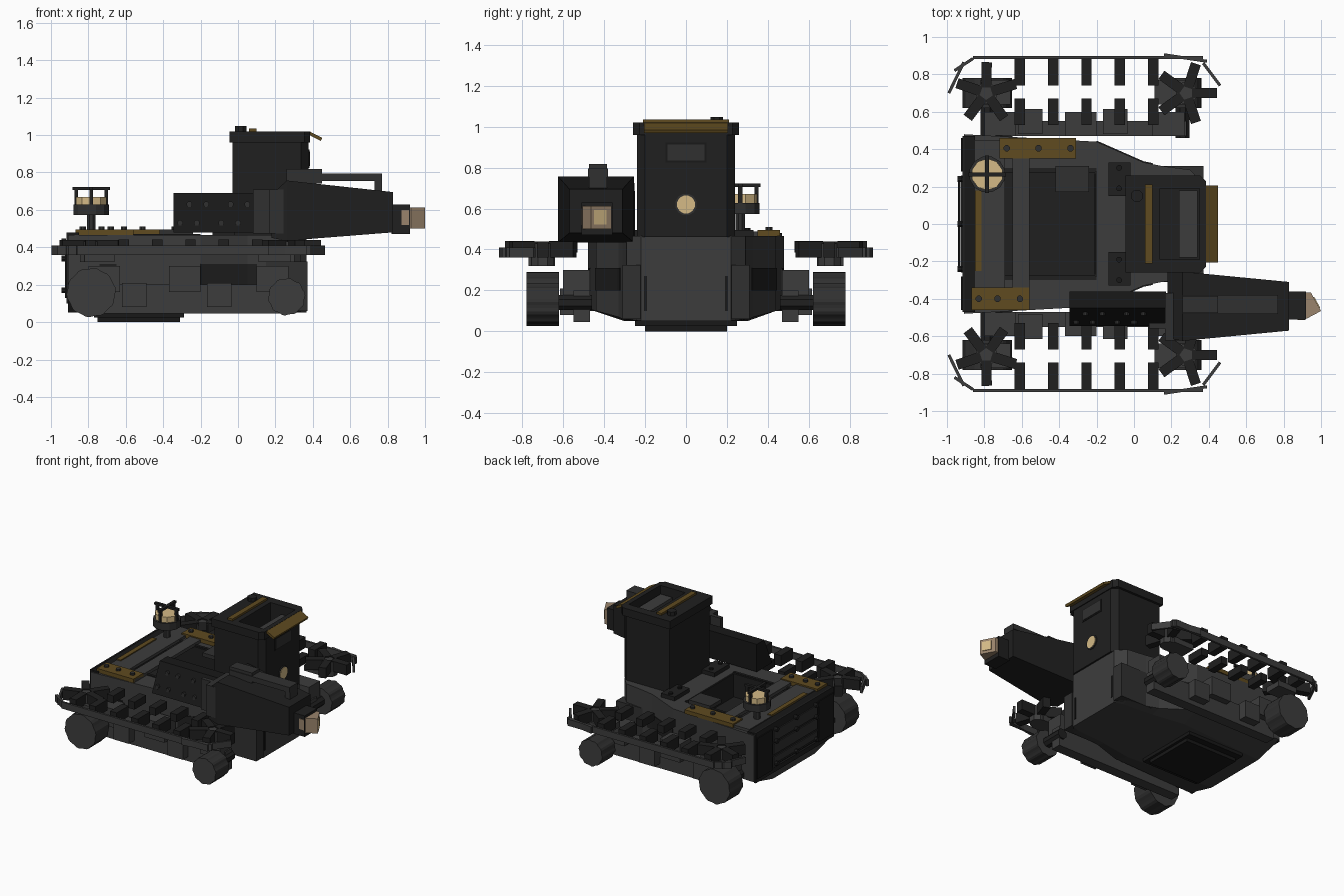
import bpy, bmesh, math
from mathutils import Vector

cube = bpy.data.objects.get("Cube")
if cube:
    bpy.data.objects.remove(cube, do_unlink=True)


def material(name, r, g, b):
    m = bpy.data.materials.new(name)
    m.use_nodes = True
    m.diffuse_color = (r, g, b, 1)
    m.node_tree.nodes["Principled BSDF"].inputs["Base Color"].default_value = (r, g, b, 1)
    return m


GRAY = material("steel gray", .046, .046, .046)
WORN = material("worn iron", .03, .03, .03)
DARK = material("dark iron", .014, .014, .014)
BLACK = material("soot black", .009, .009, .009)
BROWN = material("aged brass", .115, .07, .014)
TAN = material("lamp glow", .66, .49, .24)
TIP = material("dull lens", .32, .23, .15)


def loft(name, rings, mat):
    """Join equal-length rings of points into a closed solid."""
    bm = bmesh.new()
    loops = [[bm.verts.new(p) for p in ring] for ring in rings]
    n = len(loops[0])
    for a, b in zip(loops, loops[1:]):
        for i in range(n):
            j = (i + 1) % n
            bm.faces.new((a[i], a[j], b[j], b[i]))
    bm.faces.new(loops[0])
    bm.faces.new(loops[-1])
    bmesh.ops.recalc_face_normals(bm, faces=bm.faces)
    me = bpy.data.meshes.new(name)
    bm.to_mesh(me)
    bm.free()
    me.materials.append(mat)
    ob = bpy.data.objects.new(name, me)
    bpy.context.collection.objects.link(ob)
    return ob


def prism(name, plan, z0, z1, mat):
    return loft(name, [[(x, y, z) for x, y in plan] for z in (z0, z1)], mat)


def box(name, x, y, z, mat):
    x, y = sorted(x), sorted(y)
    return prism(name, [(x[0], y[0]), (x[1], y[0]), (x[1], y[1]), (x[0], y[1])], *z, mat)


def bar(name, a, b, width, z, mat):
    """Flat bar between two plan points."""
    a, b = Vector(a), Vector(b)
    d = (b - a).normalized() * width / 2
    n = Vector((-d.y, d.x))
    return prism(name, [a + n, a - n, b - n, b + n], *z, mat)


def cylinder(name, centre, r, length, axis, mat, sides=16, ridge=0):
    rings = []
    for h in (-length / 2, length / 2):
        ring = []
        for i in range(sides):
            t = math.tau * (i + .5) / sides
            q = r - ridge * (i // 2 % 2)
            c, s = q * math.cos(t), q * math.sin(t)
            off = {"x": (h, c, s), "y": (c, h, s), "z": (c, s, h)}[axis]
            ring.append(Vector(centre) + Vector(off))
        rings.append(ring)
    return loft(name, rings, mat)


def cut(ob, x, y, z):
    cutter = box("cutter", x, y, z, DARK)
    mod = ob.modifiers.new("opening", "BOOLEAN")
    mod.operation, mod.solver, mod.object = "DIFFERENCE", "EXACT", cutter
    bpy.context.view_layer.objects.active = ob
    bpy.ops.object.modifier_apply(modifier=mod.name)
    bpy.data.objects.remove(cutter, do_unlink=True)


# Hull: stations of (x, bottom half width, side half width, side bottom height)
stations = [(-.91, .25, .48, .11), (-.2, .3, .44, .1), (.05, .26, .33, .07),
            (.15, .25, .31, .06), (.3, .24, .29, .06), (.365, .22, .22, .052)]
hull = loft("hull", [[(x, -b, .05), (x, b, .05), (x, w, zs), (x, w, .465),
                      (x, -w, .465), (x, -w, zs)] for x, b, w, zs in stations], GRAY)
cut(hull, (-.81, -.2), (-.28, .28), (.28, .6))
box("bay_floor", (-.805, -.205), (-.275, .275), (.28, .288), DARK)
for s in (1, -1):
    box("bay_side_lining", (-.805, -.205), (s * .28, s * .272), (.285, .464), DARK)
    box("bay_rim", (-.81, -.2), (s * .28, s * .3), (.46, .472), DARK)
    box("nose_shelf", (.1, .372), (s * .222, s * .31), (.06, .325), WORN)
    box("nose_slot", (.36, .369), (s * .19, s * .205), (.1, .27), BLACK)
    for a, b in [((-.74, .472), (-.65, .467)), ((-.2, .441), (.05, .331)), ((.05, .331), (.1, .321))]:
        bar("dark_side_panel", (a[0], s * a[1]), (b[0], s * b[1]), .009, (.2, .31), DARK)
for x in (-.802, -.208):
    box("bay_end_lining", (x - .004, x + .004), (-.27, .27), (.285, .464), DARK)

# Belly hatch
box("belly_plate", (-.77, -.29), (-.25, .25), (.025, .06), BLACK)
box("belly_hatch", (-.75, -.31), (-.2, .2), (0, .03), BLACK)

# Rear plates, rod and rivets
box("rear_plate", (-.918, -.905), (-.47, .47), (.1, .48), DARK)
for s in (1, -1):
    box("rear_panel", (-.926, -.915), (s * .28, s * .46), (.13, .44), BLACK)
for z in (.14, .24, .34):
    box("rear_slat", (-.926, -.915), (-.26, .26), (z, z + .08), WORN)
cylinder("rear_rod", (-.935, 0, .17), .007, .5, "y", DARK, 6)
for y in (-.24, 0, .24):
    for z in (.17, .34, .43):
        cylinder("rear_rivet", (-.932, y, z), .017, .026, "x", DARK, 8)

# Deck beams, brass plates and vents
box("rear_deck_beam", (-.85, -.69), (-.42, .45), (.463, .485), GRAY)
box("middle_deck_beam", (-.65, -.56), (-.45, .45), (.463, .488), GRAY)
box("rear_edge_strip", (-.915, -.85), (-.47, .47), (.46, .478), BLACK)
box("deck_cover", (-.42, -.24), (.17, .31), (.466, .495), WORN)
for x, y, rivets in [((-.72, -.31), (.35, .46), (-.68, -.51, -.34)),
                     ((-.87, -.56), (-.46, -.34), (-.83, -.73, -.61))]:
    box("brass_plate", x, y, (.466, .496), BROWN)
    for rx in rivets:
        cylinder("plate_rivet", (rx, sum(y) / 2, .5), .018, .02, "z", WORN, 8)
box("brass_strip", (-.85, -.815), (-.25, .18), (.48, .493), BROWN)
for s in (1, -1):
    box("deck_vent", (-.135, -.02), (s * .15, s * .33), (.463, .495), DARK)
    for y in (.19, .3):
        cylinder("vent_rivet", (-.08, s * y, .498), .016, .016, "z", BLACK, 8)

# Lantern on the rear deck
lx, ly = -.785, .265
cylinder("lantern_stem", (lx, ly, .52), .025, .12, "z", WORN, 8)
cylinder("lantern_dish", (lx, ly, .6), .098, .055, "z", WORN, 12)
cylinder("lantern_lamp", (lx, ly, .645), .085, .05, "z", TAN, 10)
for dx, dy in [(1, 0), (0, 1), (-1, 0), (0, -1)]:
    px, py = lx + dx * .08, ly + dy * .08
    box("lantern_post", (px - .01, px + .01), (py - .01, py + .01), (.61, .715), DARK)
    bar("lantern_cross", (lx, ly), (lx + dx * .1, ly + dy * .1), .022, (.705, .722), DARK)


# Turret with chamfered front corners and an open hatch
def chamfered(x0, x1, w, c):
    return [(x0, -w), (x1 - c, -w), (x1, -w + c), (x1, w - c), (x1 - c, w), (x0, w)]


turret = prism("turret_body", chamfered(-.03, .378, .24, .04), .46, .965, DARK)
cap = prism("turret_cap", chamfered(-.045, .385, .258, .03), .96, 1.02, DARK)
for part in (turret, cap):
    cut(part, (.14, .35), (-.19, .19), (.86, 1.1))
box("hatch_inner_panel", (.24, .34), (-.18, .18), (.93, .96), GRAY)
box("cap_brass_strip", (.06, .1), (-.21, .21), (1.015, 1.035), BROWN)
loft("brass_visor", [[(.382, y, 1.02), (.382, y, 1.0), (.443, y, .968), (.45, y, .985)]
                     for y in (-.205, .205)], BROWN)
cylinder("cap_knob", (.015, .15, 1.03), .034, .036, "z", DARK, 8)
box("turret_window_frame", (.375, .381), (-.1, .1), (.825, .922), BLACK)
box("turret_window", (.378, .384), (-.09, .09), (.835, .913), WORN)
cylinder("port_ring", (.375, 0, .62), .054, .02, "x", WORN, 12)
cylinder("port_lamp", (.379, 0, .62), .045, .02, "x", TAN, 12)


# Side gun housing
def rect_ring(x, y0, y1, z0, z1):
    return [(x, y0, z0), (x, y1, z0), (x, y1, z1), (x, y0, z1)]


loft("gun_housing", [rect_ring(.18, -.61, -.25, .45, .68), rect_ring(.26, -.625, -.255, .435, .757),
                     rect_ring(.83, -.57, -.31, .48, .695)], DARK)
box("gun_mount", (.165, .265), (-.622, -.37), (.475, .71), WORN)
box("mount_plate", (.08, .2), (-.56, -.53), (.475, .71), WORN)
loft("sloped_shield", [[(x, -.545, .48), (x, -.36, .48), (x, -.36, .69), (x, -.45, .69)]
                       for x in (-.345, .17)], BLACK)
for i, x in enumerate((-.31, -.2, -.09, .02)):
    for k, (y, z) in enumerate([(-.52, .53), (-.475, .63)]):
        cylinder("shield_rivet", (x + .05 * (k - i % 2 * .4), y, z), .016, .03, "y", WORN, 8)
box("gun_barrel", (.82, .92), (-.51, -.36), (.47, .63), DARK)
prism("barrel_lens", [(.9, -.502), (.925, -.505), (1, -.465), (.945, -.365), (.9, -.365)],
      .5, .612, TIP)
bar("lens_glow", (.99, -.452), (.957, -.392), .014, (.522, .592), TAN)
box("barrel_side_glow", (.875, .915), (-.514, -.505), (.52, .6), TIP)
box("top_rail", (.26, .77), (-.48, -.38), (.755, .795), WORN)
box("top_rail_block", (.26, .45), (-.475, -.385), (.74, .818), WORN)
box("top_rail_strut", (.73, .77), (-.475, -.385), (.69, .795), WORN)

# Running gear on both sides
for s in (1, -1):
    box("side_rail", (-.8, .28), (s * .47, s * .55), (.045, .2), GRAY)
    for x in (-.8, -.37, .1):
        box("axle_box", (x, x + .17), (s * .47, s * .6), (.16, .3), GRAY)
    for x in (-.62, -.165):
        box("rail_box", (x, x + .13), (s * .48, s * .615), (.08, .21), GRAY)
    for x, r, z in ((-.785, .132, .158), (.26, .1, .135)):
        wheel = cylinder("wheel", (x, s * .7, z), r, .16, "y", GRAY, 40, .005)
        wheel.data.materials.append(WORN)
        for face in wheel.data.polygons:
            face.material_index = int(abs(face.normal.y) < .5)
        cylinder("axle", (x, s * .56, .14), .04, .2, "y", DARK, 8)

    # Track loop lying flat: separate outer plates and two rows of teeth
    z = (.36, .41)
    for a, b in [((-.99, .7), (-.91, .865)), ((-.96, .82), (-.86, .885)), ((-.86, .891), (.37, .891)),
                 ((.16, .905), (.39, .87)), ((.37, .86), (.46, .74))]:
        bar("track_plate", (a[0], s * a[1]), (b[0], s * b[1]), .016, z, GRAY)
    for i in range(5):
        x = -.61 + .178 * i
        for y, z0 in (((.74, .885), .36), ((.53, .67), .385)):
            box("track_tooth", (x - .028, x + .028), (s * y[0], s * y[1]), (z0, .442), DARK)

    # Star sprockets
    for x, turn in ((-.79, .3), (.28, 0)):
        cylinder("sprocket_hub", (x, s * .7, .375), .06, .11, "z", GRAY, 8)
        for k in range(5):
            t = math.tau * k / 5 + turn
            d = Vector((math.cos(t), s * math.sin(t)))
            c = Vector((x, s * .7))
            bar("sprocket_arm", c + d * .03, c + d * .165, .055, (.36, .438), DARK)
    box("sprocket_block", (.11, .28), (s * .64, s * .77), (.32, .365), GRAY)
    box("rear_sprocket_block", (-.82, -.66), (s * .64, s * .77), (.32, .365), GRAY)
